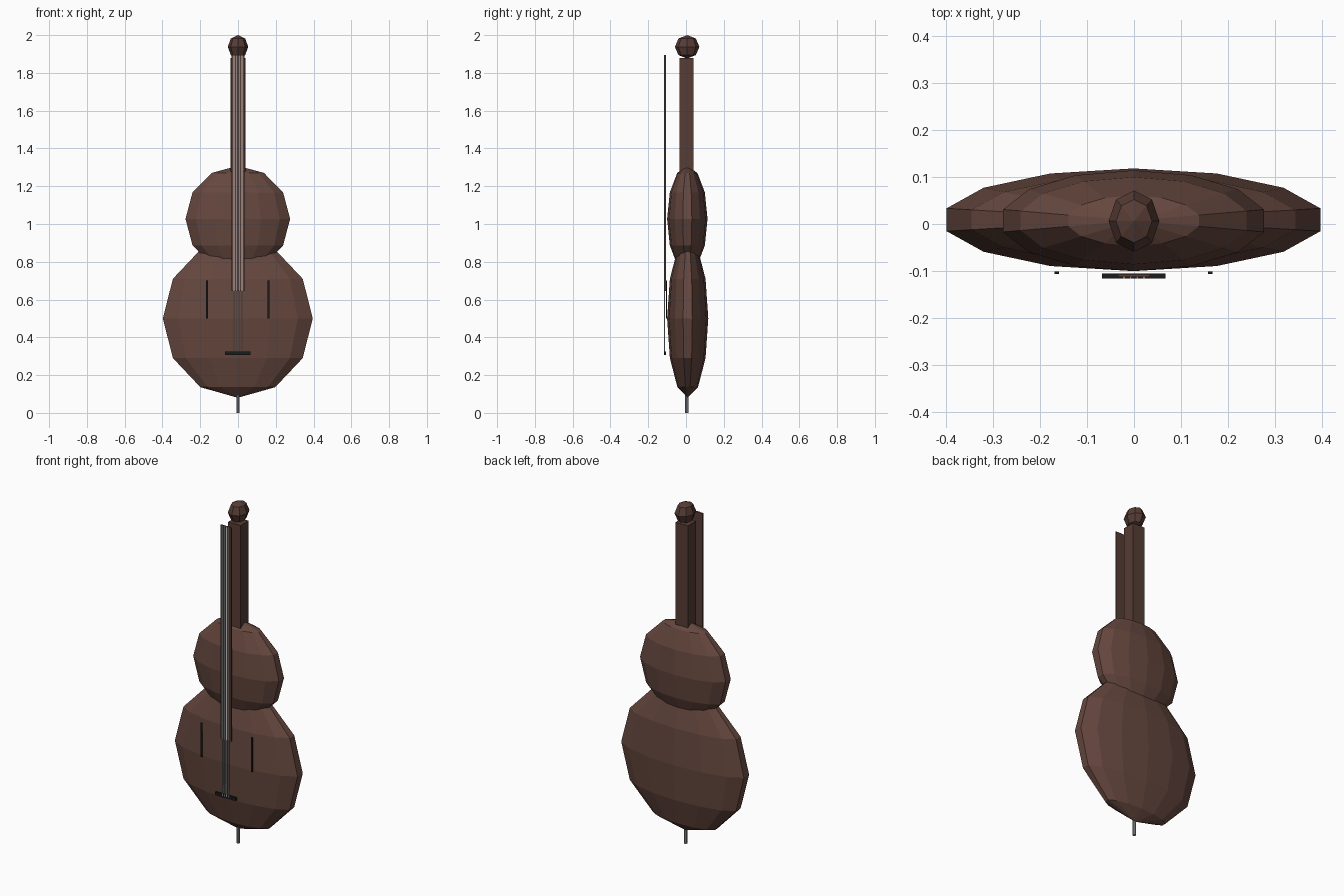
import bpy, bmesh
from math import sin, cos, pi

if "Cube" in bpy.data.objects:
    bpy.data.objects.remove(bpy.data.objects["Cube"])


def material(name, rgb):
    m = bpy.data.materials.new(name)
    m.diffuse_color = (*rgb, 1)
    m.use_nodes = True
    m.node_tree.nodes["Principled BSDF"].inputs["Base Color"].default_value = m.diffuse_color
    return m


BODY = material("body_brown", (0.13, 0.063, 0.048))
NECK = material("neck_brown", (0.095, 0.045, 0.035))
BLACK = material("black", (0.012, 0.011, 0.011))
SILVER = material("silver", (0.55, 0.55, 0.55))
STEEL = material("steel", (0.3, 0.3, 0.31))


def finish(name, bm, mat):
    bmesh.ops.recalc_face_normals(bm, faces=bm.faces)
    me = bpy.data.meshes.new(name)
    bm.to_mesh(me)
    bm.free()
    me.materials.append(mat)
    ob = bpy.data.objects.new(name, me)
    bpy.context.collection.objects.link(ob)
    return ob


def ellipsoid(name, centre, radii, segs, rings, mat):
    """Faceted ellipsoid with poles on z and a vertex column facing front."""
    bm = bmesh.new()

    def vert(i, j):
        a, b = pi * i / rings, 2 * pi * j / segs
        unit = (sin(a) * sin(b), -sin(a) * cos(b), cos(a))
        return bm.verts.new([c + r * u for c, r, u in zip(centre, radii, unit)])

    top, bottom = vert(0, 0), vert(rings, 0)
    rows = [[vert(i, j) for j in range(segs)] for i in range(1, rings)]
    for j in range(segs):
        k = (j + 1) % segs
        bm.faces.new((top, rows[0][j], rows[0][k]))
        bm.faces.new((bottom, rows[-1][k], rows[-1][j]))
        for a, b in zip(rows, rows[1:]):
            bm.faces.new((a[j], b[j], b[k], a[k]))
    return finish(name, bm, mat)


def box(name, x, y, z, mat):
    """Box from (min, max) ranges."""
    bm = bmesh.new()
    bmesh.ops.create_cube(bm, size=1)
    for v in bm.verts:
        v.co = [(lo + hi) / 2 + c * (hi - lo) for c, (lo, hi) in zip(v.co, (x, y, z))]
    return finish(name, bm, mat)


# Two overlapping bouts of the body, and the round head
ellipsoid("lower_body", (-0.001, 0.009, 0.5), (0.407, 0.109, 0.42), 14, 6, BODY)
ellipsoid("upper_body", (-0.001, 0.007, 1.027), (0.284, 0.107, 0.281), 14, 6, BODY)
ellipsoid("head", (0, 0.006, 1.938), (0.054, 0.065, 0.062), 8, 4, NECK)

# Neck and the thin fingerboard floating in front of it
box("neck", (-0.04, 0.04), (-0.034, 0.04), (1.22, 1.88), NECK)
box("fingerboard", (-0.034, 0.034), (-0.113, -0.106), (0.645, 1.895), NECK)

# Bridge and sound slots
box("bridge", (-0.068, 0.067), (-0.116, -0.105), (0.307, 0.325), BLACK)
for side, x in (("left", -0.164), ("right", 0.162)):
    box(side + "_sound_slot", (x - 0.005, x + 0.005), (-0.106, -0.101), (0.5, 0.7), BLACK)

# Four strings
for i in range(4):
    x = -0.021 + 0.014 * i
    box(f"string_{i + 1}", (x - 0.002, x + 0.002), (-0.116, -0.112), (0.315, 1.895), SILVER)

# End pin
bm = bmesh.new()
bmesh.ops.create_cone(bm, cap_ends=True, segments=8, radius1=0.009, radius2=0.009, depth=0.11)
bmesh.ops.translate(bm, verts=bm.verts, vec=(0, 0.003, 0.055))
finish("end_pin", bm, STEEL)
